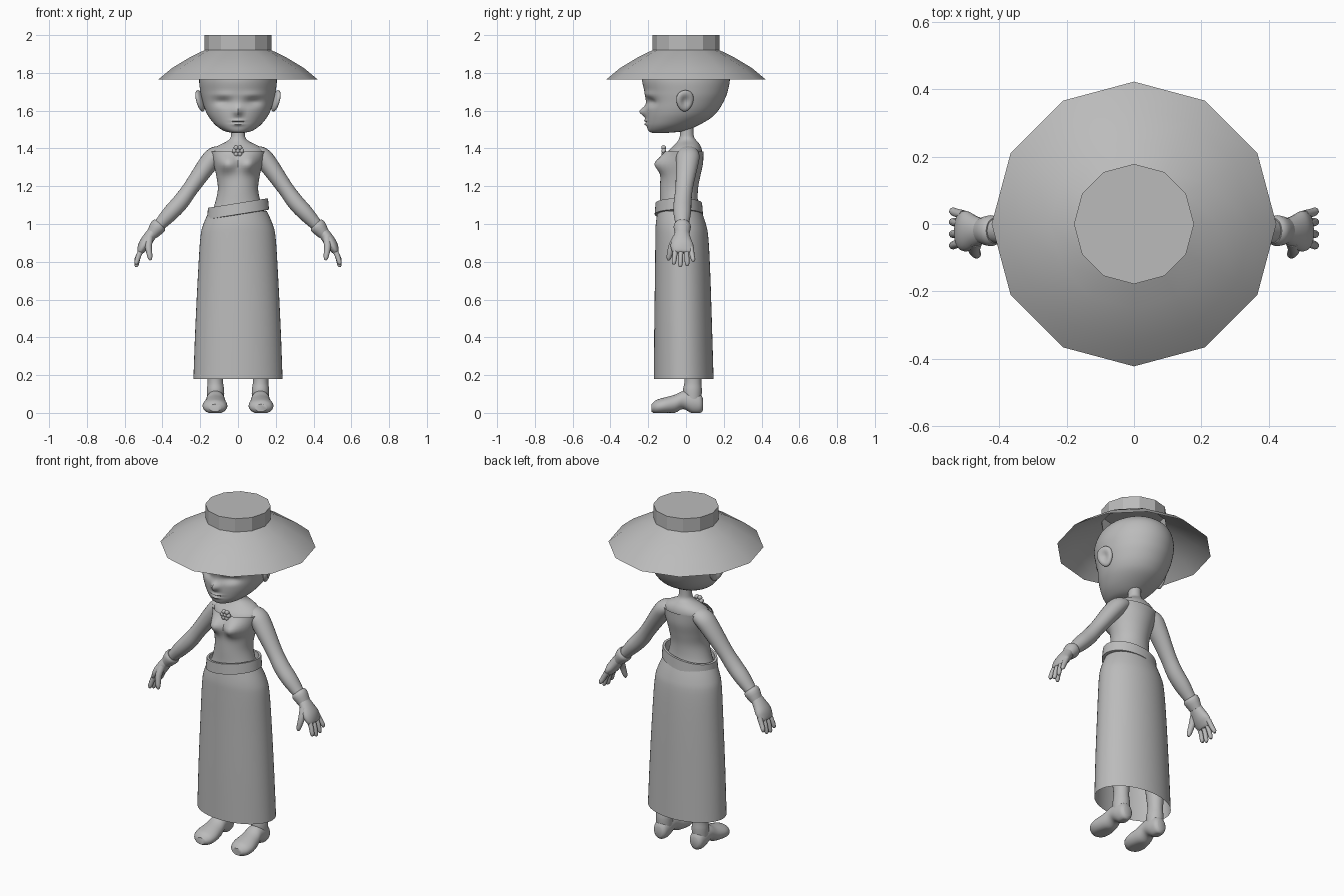
import bpy, bmesh, math
from mathutils import Vector, Matrix

if "Cube" in bpy.data.objects:
    bpy.data.objects.remove(bpy.data.objects["Cube"])

grey = bpy.data.materials.new("plain_grey")
grey.diffuse_color = (0.5, 0.5, 0.5, 1)
grey.use_nodes = True
grey.node_tree.nodes["Principled BSDF"].inputs["Base Color"].default_value = grey.diffuse_color


def finish(name, bm, mirror=False, angle=40):
    bmesh.ops.recalc_face_normals(bm, faces=bm.faces[:])
    me = bpy.data.meshes.new(name)
    bm.to_mesh(me)
    bm.free()
    ob = bpy.data.objects.new(name, me)
    bpy.context.collection.objects.link(ob)
    me.materials.append(grey)
    bpy.ops.object.select_all(action='DESELECT')
    bpy.context.view_layer.objects.active = ob
    ob.select_set(True)
    bpy.ops.object.shade_smooth_by_angle(angle=math.radians(angle))
    if mirror:
        ob.modifiers.new("mirror", 'MIRROR')
    return ob


def spline(rows, sub):
    """Catmull-Rom refinement of any rows of numbers."""
    out = []
    for i in range(len(rows) - 1):
        a, b = rows[max(i - 1, 0)], rows[i]
        c, d = rows[i + 1], rows[min(i + 2, len(rows) - 1)]
        for k in range(sub):
            t = k / sub
            out.append([0.5 * (2 * q + (r - p) * t + (2 * p - 5 * q + 4 * r - s) * t * t
                               + (3 * q - p - 3 * r + s) * t ** 3) for p, q, r, s in zip(a, b, c, d)])
    return out + [list(rows[-1])]


def skin(rows, n=24, sub=4, axis=None, ref=(1, 0, 0), caps=(True, True)):
    """Elliptical tube through rows (x, y, z, radius along ref, other radius)."""
    rows = spline(rows, sub) if sub > 1 else rows
    bm, rings = bmesh.new(), []
    for i, r in enumerate(rows):
        p, q = rows[max(i - 1, 0)], rows[min(i + 1, len(rows) - 1)]
        t = Vector(axis) if axis else (Vector(q[:3]) - Vector(p[:3])).normalized()
        u = Vector(ref)
        u = (u - t * u.dot(t)).normalized()
        v = t.cross(u)
        rings.append([bm.verts.new(Vector(r[:3]) + u * r[3] * math.cos(a) + v * r[4] * math.sin(a))
                      for a in (2 * math.pi * j / n for j in range(n))])
    for a, b in zip(rings, rings[1:]):
        for j in range(n):
            bm.faces.new((a[j], a[(j + 1) % n], b[(j + 1) % n], b[j]))
    if caps[0]:
        bm.faces.new(rings[0])
    if caps[1]:
        bm.faces.new(rings[-1])
    return bm


def body(rows, **kw):
    """Upright loft from (z, half width, front y, back y)."""
    return skin([(0, (f + b) / 2, z, w, (b - f) / 2) for z, w, f, b in rows], axis=(0, 0, 1), **kw)


def bump(bm, centre, size, push):
    """Soft symmetric push on the surface."""
    for v in bm.verts:
        d = sum(((a - c) / s) ** 2 for a, c, s in zip((abs(v.co.x), v.co.y, v.co.z), centre, size))
        v.co += Vector((0, push * math.exp(-d), 0))


# Hat: twelve-sided brim and flat crown
def ring(z, r):
    return (0, 0, z, r, r)

finish("hat_brim", skin([ring(1.765, .422), ring(1.825, .35), ring(1.885, .25), ring(1.92, .178)],
                        n=12, sub=1, axis=(0, 0, 1), caps=(False, False)))
finish("hat_crown", skin([ring(1.92, .178), ring(2.0, .178)], n=12, sub=1, axis=(0, 0, 1), caps=(False, True)), angle=25)

# Head with nose, eye hollows, brow and lips
bm = body([(1.483, .03, -.18, -.09), (1.492, .072, -.198, -.01), (1.52, .115, -.208, .06),
           (1.56, .15, -.212, .13), (1.60, .172, -.213, .17), (1.65, .188, -.213, .2),
           (1.70, .199, -.22, .22), (1.77, .205, -.232, .232), (1.84, .185, -.205, .215),
           (1.89, .135, -.15, .16), (1.92, .06, -.06, .08)], n=64, sub=6)
bump(bm, (0, -.21, 1.595), (.02, .1, .024), -.034)
bump(bm, (.08, -.2, 1.645), (.045, .1, .022), .022)
bump(bm, (.08, -.2, 1.685), (.06, .1, .015), -.006)
bump(bm, (0, -.21, 1.546), (.03, .1, .007), -.012)
bump(bm, (0, -.21, 1.538), (.04, .1, .003), .006)
bump(bm, (0, -.21, 1.528), (.025, .1, .007), -.012)
finish("head", bm)

# Ears: tilted flat ovals with a dished outer side
bm = bmesh.new()
bmesh.ops.create_uvsphere(bm, u_segments=24, v_segments=16, radius=1)
for v in bm.verts:
    c = v.co.copy()
    r = math.hypot(c.y, c.z)
    x = c.x * .02 - (.02 * math.exp(-(r / .5) ** 2) if c.x > 0 else 0)
    v.co = Vector((x, c.y * .047 * (1 + .18 * c.z), c.z * .058))
bmesh.ops.transform(bm, verts=bm.verts, matrix=Matrix.Translation((.2, -.006, 1.652))
                    @ Matrix.Rotation(.25, 4, 'Y') @ Matrix.Rotation(.3, 4, 'Z'))
finish("ears", bm, True)

# Neck, shoulders and upper chest
finish("neck_and_chest", body([(1.31, .115, -.11, .08), (1.36, .135, -.105, .084), (1.39, .135, -.09, .084),
                               (1.415, .105, -.065, .076), (1.437, .06, -.045, .06), (1.455, .041, -.036, .045),
                               (1.48, .036, -.031, .04), (1.54, .036, -.03, .04)], n=32))

# Bodice with bust
bm = body([(1.04, .15, -.15, .085), (1.10, .125, -.14, .065), (1.18, .107, -.138, .063),
           (1.25, .114, -.135, .075), (1.32, .13, -.13, .09), (1.385, .147, -.11, .092)],
          n=40, sub=5, caps=(False, False))
bump(bm, (.06, -.13, 1.32), (.048, .09, .045), -.05)
finish("bodice", bm)

# Brooch: round boss with petals
bm = bmesh.new()
for k in range(7):
    a = math.tau * k / 6
    off = 0 if k == 6 else .02
    bmesh.ops.create_uvsphere(bm, u_segments=12, v_segments=8, radius=.013, matrix=Matrix.Translation(
        (off * math.cos(a), -.118, 1.387 + off * math.sin(a))))
finish("brooch", bm)

# Tilted belt as a closed band
bm = bmesh.new()
n, loops = 40, []
for grow, z in ((0, -.032), (.012, -.03), (.007, .03), (-.006, .03), (-.012, -.03)):
    ringv = []
    for j in range(n):
        a = math.tau * j / n
        x = (.152 + grow) * math.cos(a)
        ringv.append(bm.verts.new((x, -.038 + (.116 + grow) * math.sin(a), 1.081 + z + x * .16)))
    loops.append(ringv)
for k in range(5):
    a, b = loops[k], loops[(k + 1) % 5]
    for j in range(n):
        bm.faces.new((a[j], a[(j + 1) % n], b[(j + 1) % n], b[j]))
finish("belt", bm)

# Long open skirt
finish("skirt", body([(.18, .236, -.17, .146), (.45, .226, -.168, .138), (.75, .211, -.164, .128),
                      (.93, .199, -.162, .118), (1.0, .183, -.16, .105), (1.07, .152, -.15, .082)],
                     n=48, caps=(False, False)))

# Legs
finish("legs", skin([(.119, .035, .06, .045, .045), (.119, .034, .12, .046, .05), (.12, .036, .18, .041, .045),
                     (.12, .03, .35, .056, .06), (.115, .01, .5, .055, .058), (.1, -.01, .75, .075, .08),
                     (.085, -.02, .98, .07, .085)], axis=(0, 0, 1)), True)

# Boots: heel, arch and rounded toe, flattened on the ground
bm = skin([(.119, .09, .045, .025, .03), (.119, .075, .05, .04, .052), (.119, .035, .058, .047, .062),
           (.119, -.015, .068, .049, .048), (.12, -.06, .048, .057, .048), (.122, -.12, .037, .066, .043),
           (.122, -.16, .031, .056, .036), (.121, -.183, .026, .03, .02)], axis=(0, 1, 0))
for v in bm.verts:
    v.co.z = max(v.co.z, 0)
finish("boots", bm, True)

# Arms and wide glove cuffs
Y = (0, 1, 0)
finish("arms", skin([(.085, .01, 1.375, .055, .04), (.125, .01, 1.357, .062, .05), (.165, .005, 1.31, .058, .05),
                     (.25, -.01, 1.19, .046, .042), (.305, -.018, 1.115, .047, .044), (.36, -.02, 1.055, .046, .042),
                     (.42, -.02, .99, .034, .031), (.455, -.02, .95, .03, .025)], ref=Y), True)
finish("glove_cuffs", skin([(.412, -.02, 1.0, .038, .036), (.425, -.02, .985, .046, .043),
                            (.455, -.02, .945, .037, .031)], ref=Y, sub=3), True)

# Hands: palm, four fingers and a thumb
finish("palms", skin([(.445, -.02, .965, .034, .028), (.47, -.022, .93, .046, .031), (.497, -.022, .89, .06, .03),
                      (.515, -.015, .858, .054, .02), (.519, -.014, .848, .04, .012)], ref=Y), True)
for name, y0, y1, tip in (("index", -.054, -.064, .785), ("middle", -.026, -.03, .772),
                          ("ring", .002, .006, .778), ("little", .027, .038, .80)):
    finish(name + "_fingers", skin([(.505, y0, .875, .014, .015), (.525, (y0 + y1) / 2, .835, .013, .014),
                                    (.537, y1, tip + .012, .0115, .012), (.538, y1, tip, .005, .005)],
                                   n=10, sub=3, ref=Y), True)
finish("thumbs", skin([(.47, -.05, .93, .02, .022), (.474, -.075, .88, .018, .018), (.466, -.09, .825, .013, .013),
                       (.464, -.092, .808, .005, .005)], n=12, sub=3, ref=Y), True)
